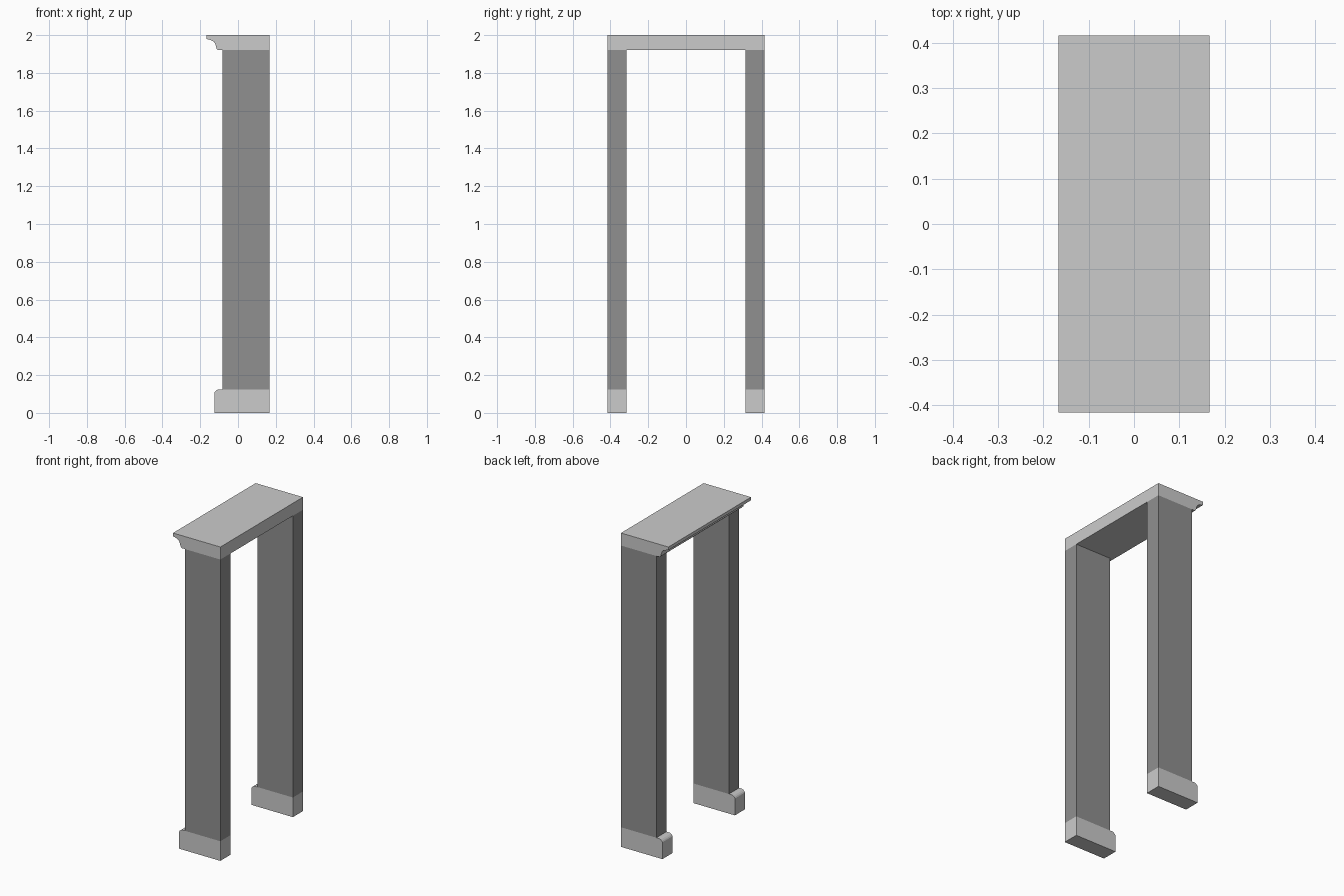
import bpy, bmesh

if "Cube" in bpy.data.objects:
    bpy.data.objects.remove(bpy.data.objects["Cube"])

BACK, HALF_W, INNER = 0.167, 0.416, 0.314


def material(name, value):
    mat = bpy.data.materials.new(name)
    mat.diffuse_color = (value, value, value, 1)
    mat.use_nodes = True
    mat.node_tree.nodes["Principled BSDF"].inputs["Base Color"].default_value = mat.diffuse_color
    return mat


def extrude_profile(name, profile, y0, y1, mat=None):
    """Sweep a closed (x, z) profile along y from y0 to y1."""
    bm = bmesh.new()
    face = bm.faces.new([bm.verts.new((x, y0, z)) for x, z in profile])
    new = bmesh.ops.extrude_face_region(bm, geom=[face])["geom"]
    bmesh.ops.translate(bm, vec=(0, y1 - y0, 0),
                        verts=[v for v in new if isinstance(v, bmesh.types.BMVert)])
    bmesh.ops.recalc_face_normals(bm, faces=bm.faces)
    mesh = bpy.data.meshes.new(name)
    bm.to_mesh(mesh)
    bm.free()
    obj = bpy.data.objects.new(name, mesh)
    bpy.context.collection.objects.link(obj)
    if mat:
        mesh.materials.append(mat)
    return obj


dark = material("dark_grey", 0.28)

# Plinth with a rounded front top edge
plinth = [(BACK, 0), (-0.125, 0), (-0.125, 0.107), (-0.121, 0.114),
          (-0.113, 0.121), (-0.104, 0.125), (BACK, 0.125)]
# Plain rectangular post
post = [(BACK, 0.125), (-0.083, 0.125), (-0.083, 1.92), (BACK, 1.92)]
# Moulded lintel: top fillet, small step, cove
lintel = [(BACK, 2), (-0.167, 2), (-0.167, 1.98), (-0.144, 1.973),
          (-0.129, 1.966), (-0.121, 1.956), (-0.117, 1.942),
          (-0.113, 1.928), (-0.106, 1.92), (BACK, 1.92)]

# Two matching legs
for side, y0, y1 in (("front", -HALF_W, -INNER), ("back", INNER, HALF_W)):
    extrude_profile(side + "_plinth", plinth, y0, y1)
    extrude_profile(side + "_post", post, y0, y1, dark)

# Lintel across the top
extrude_profile("lintel", lintel, -HALF_W, HALF_W)
